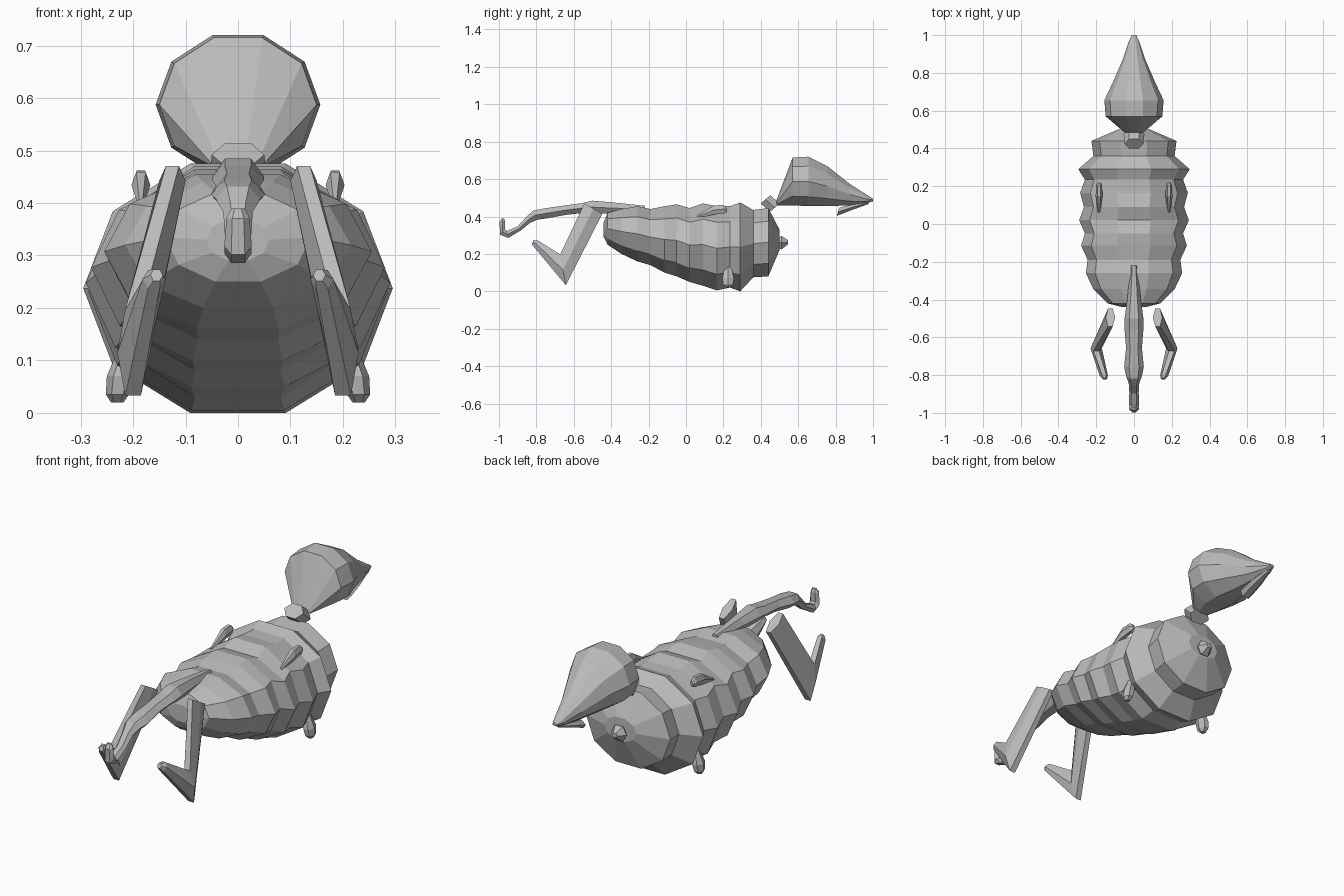
import bpy
import bmesh
import math
from mathutils import Vector

default_cube = bpy.data.objects.get("Cube")
if default_cube:
    bpy.data.objects.remove(default_cube, do_unlink=True)

GREY = (0.5, 0.5, 0.5, 1)
grey = bpy.data.materials.new("plain grey")
grey.use_nodes = True
grey.diffuse_color = GREY
grey.node_tree.nodes["Principled BSDF"].inputs["Base Color"].default_value = GREY


def loft(name, rings, sides, phase=0.0, side=1):
    """Skin a row of rings: (centre, half width in x, half height vector as (y, z))."""
    bm = bmesh.new()
    loops = []
    for centre, half_width, (up_y, up_z) in rings:
        loop = []
        for i in range(sides):
            angle = 2 * math.pi * (i + phase) / sides
            offset = Vector((half_width * math.cos(angle),
                             up_y * math.sin(angle),
                             up_z * math.sin(angle)))
            point = Vector(centre) + offset
            point.x *= side
            loop.append(bm.verts.new(point))
        loops.append(loop)
    for first, second in zip(loops, loops[1:]):
        for i in range(sides):
            j = (i + 1) % sides
            bm.faces.new((first[i], first[j], second[j], second[i]))
    bm.faces.new(loops[0])
    bm.faces.new(loops[-1])
    bmesh.ops.recalc_face_normals(bm, faces=bm.faces)
    mesh = bpy.data.meshes.new(name)
    bm.to_mesh(mesh)
    bm.free()
    mesh.materials.append(grey)
    part = bpy.data.objects.new(name, mesh)
    bpy.context.collection.objects.link(part)
    return part


def upright(stations):
    """Turn (y, half width, bottom, top) stations into rings facing along y."""
    flat = math.sin(math.radians(72))
    return [((0, y, (low + high) / 2), width, (0, (high - low) / 2 / flat))
            for y, width, low, high in stations]


def blade(stations):
    """Turn (x, half thickness, upper edge, lower edge) stations into flat rings."""
    rings = []
    for x, thickness, upper, lower in stations:
        a, b = Vector((x, *upper)), Vector((x, *lower))
        half = (a - b) / 2
        rings.append(((a + b) / 2, thickness, (half.y, half.z)))
    return rings


# Ridged, ten-sided body
loft("body", upright([
    (-.44, .06, .29, .37), (-.42, .14, .25, .42), (-.345, .215, .2, .44),
    (-.26, .255, .16, .455), (-.19, .245, .14, .44), (-.115, .28, .1, .455),
    (-.05, .26, .08, .465), (.02, .29, .05, .445), (.09, .265, .03, .47),
    (.165, .285, .005, .455), (.235, .26, .02, .455), (.29, .295, 0, .475),
    (.36, .215, .075, .435), (.44, .225, .08, .445), (.5, .085, .22, .33),
]), 10)

# Small knob at the back of the body
loft("back_knob", upright([
    (.48, .02, .24, .28), (.51, .04, .22, .3), (.545, .015, .25, .275),
]), 6)

# Neck and tapered head
loft("neck", [((0, .425, .492), .05, (.03, .025)),
              ((0, .475, .447), .055, (.03, .025))], 6)
loft("head", upright([
    (.485, .05, .46, .49), (.57, .15, .46, .715), (.655, .157, .455, .72),
    (.755, .11, .455, .67), (.875, .058, .46, .575),
    (.96, .03, .47, .52), (1, .012, .482, .496),
]), 10)
loft("jaw", blade([(0, .035, (.82, .45), (.805, .4)),
                   (0, .03, (.9, .47), (.88, .43)),
                   (0, .012, (.98, .485), (.975, .465))]), 6)

# Curled tail arching over the front
loft("tail", blade([
    (0, .018, (-.22, .46), (-.22, .42)),
    (0, .035, (-.39, .48), (-.39, .41)),
    (0, .05, (-.5, .49), (-.5, .41)),
    (0, .05, (-.56, .475), (-.55, .415)),
    (0, .042, (-.67, .46), (-.64, .405)),
    (0, .052, (-.76, .447), (-.75, .385)),
    (0, .042, (-.82, .435), (-.79, .38)),
    (0, .028, (-.855, .4), (-.83, .365)),
    (0, .025, (-.9, .35), (-.88, .325)),
    (0, .026, (-.96, .325), (-.95, .283)),
    (0, .026, (-.965, .335), (-.995, .3)),
    (0, .022, (-.965, .375), (-1, .37)),
    (0, .012, (-.972, .39), (-.985, .39)),
]), 6)

# Paired parts, built once for each side
for label, side in (("left", 1), ("right", -1)):
    loft(label + "_front_leg", blade([
        (.125, .025, (-.55, .475), (-.44, .41)),
        (.2, .03, (-.675, .21), (-.64, .02)),
        (.16, .022, (-.79, .275), (-.815, .235)),
        (.155, .012, (-.815, .275), (-.825, .25)),
    ]), 6, side=side)
    loft(label + "_hind_foot", [
        ((.2, .225, .16), .012, (.012, 0)),
        ((.225, .225, .07), .025, (.036, 0)),
        ((.23, .225, .035), .022, (.03, 0)),
        ((.23, .225, .02), .012, (.012, 0)),
    ], 6, side=side)
    loft(label + "_back_fin", blade([
        (.185, .006, (.06, .405), (.06, .39)),
        (.185, .018, (.15, .463), (.14, .405)),
        (.185, .016, (.2, .465), (.21, .415)),
        (.185, .008, (.22, .445), (.22, .425)),
    ]), 6, side=side)
